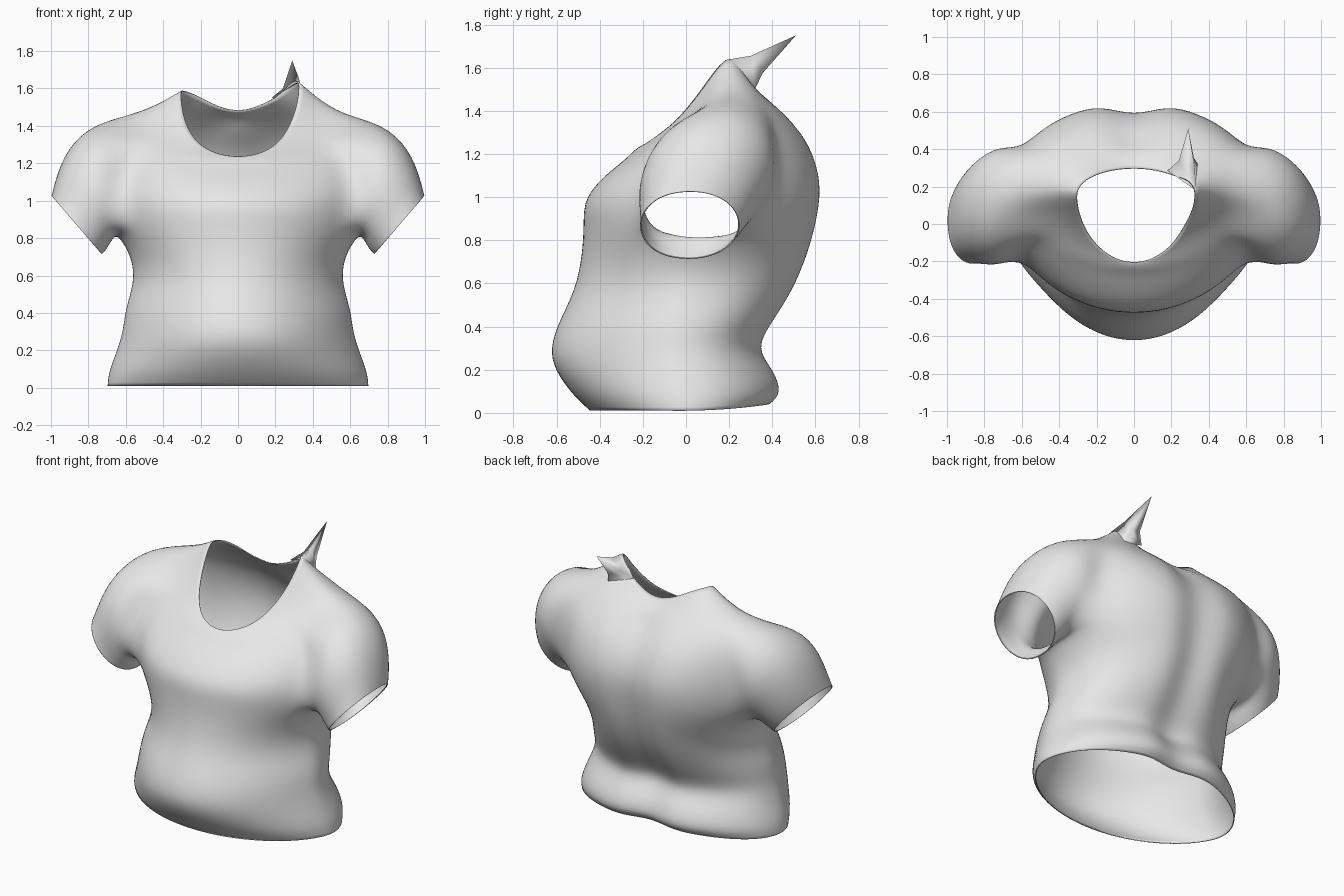
import bpy, bmesh
from math import sin, cos, pi, radians, copysign
from mathutils import Vector

cube = bpy.data.objects.get("Cube")
if cube:
    bpy.data.objects.remove(cube)

# One plain cloth material
cloth = bpy.data.materials.new("light grey cloth")
cloth.use_nodes = True
grey = (0.8, 0.8, 0.8, 1)
cloth.diffuse_color = grey
cloth.node_tree.nodes["Principled BSDF"].inputs["Base Color"].default_value = grey


def make_object(name, bm):
    bmesh.ops.recalc_face_normals(bm, faces=bm.faces)
    mesh = bpy.data.meshes.new(name)
    bm.to_mesh(mesh)
    bm.free()
    mesh.materials.append(cloth)
    obj = bpy.data.objects.new(name, mesh)
    bpy.context.collection.objects.link(obj)
    mesh.shade_smooth()
    return obj


def bridge(bm, lower, upper, skip=()):
    """Join two closed loops of vertices with quads."""
    n = len(lower)
    for j in range(n):
        if j not in skip:
            k = (j + 1) % n
            bm.faces.new((lower[j], lower[k], upper[k], upper[j]))


# Torso rings from hem to neck: side x, y, z, then front y, z, then back y, z
TORSO = [
    (.705, .00, .01, -.45, .01, .42, .045),
    (.70, .00, .08, -.53, .08, .48, .09),
    (.66, -.03, .18, -.62, .20, .44, .20),
    (.62, -.05, .30, -.64, .30, .35, .30),
    (.61, -.03, .42, -.60, .42, .43, .42),
    (.56, .00, .56, -.52, .57, .53, .57),
    (.57, .02, .69, -.485, .74, .60, .74),
    (.65, .02, .82, -.48, .88, .64, .90),
    (.69, .05, 1.0, -.48, 1.0, .66, 1.04),
    (.69, .08, 1.2, -.37, 1.11, .635, 1.16),
    (.65, .12, 1.37, -.29, 1.17, .575, 1.27),
    (.56, .15, 1.47, -.25, 1.21, .48, 1.37),
    (.42, .16, 1.525, -.225, 1.23, .38, 1.44),
    (.31, .15, 1.59, -.21, 1.235, .30, 1.48),
]
SIDES = 24
HALF = SIDES // 2
ARM_LOW, ARM_TOP, ARM_REACH = 7, 11, 2   # rings and half width of the armhole
TOP = len(TORSO) - 1
HEM_RINGS = 2

bm = bmesh.new()
rings = []
for i, (sx, sy, sz, fy, fz, by, bz) in enumerate(TORSO):
    # Pointed belly below, broad back at the shoulders, curved collar on top
    front_power = 1.2 if i < HEM_RINGS else 1.45 if i < ARM_LOW - 1 else 1.1
    back_power = .75 if ARM_LOW <= i <= ARM_TOP else 1 if i < HEM_RINGS else .9
    dip_power = 4 if i >= TOP - 1 else 2
    ring = []
    for j in range(SIDES):
        c, s = cos(2 * pi * j / SIDES), sin(2 * pi * j / SIDES)
        d = abs(s)
        if s > 0:
            y = sy + (by - sy) * d ** back_power
            z = sz + (bz - sz) * d ** dip_power
        else:
            # Round scoop at the front
            y = sy + (fy - sy) * d ** front_power
            z = sz + (fz - sz) * d * (1.35 - .35 * d)
        p = Vector((sx * c, y, z))
        # Spine groove down the back
        if j == SIDES // 4 and i < TOP - 1:
            p.y -= .08
        # Stretched left side of the collar
        if i >= TOP - 1 and (j < 3 or j == SIDES - 1):
            lift = .055 if 0 < j < 3 else .035
            p += Vector((.02, .01, lift)) * (1 if i == TOP else .6)
        ring.append(bm.verts.new(p))
    rings.append(ring)

arm_faces = {j % SIDES for j in range(-ARM_REACH, ARM_REACH)}
arm_faces |= {j + HALF for j in range(-ARM_REACH, ARM_REACH)}
for i in range(TOP):
    bridge(bm, rings[i], rings[i + 1],
           arm_faces if ARM_LOW <= i < ARM_TOP else ())

# Sleeve rings: top point, bottom point, half depth
SLEEVE = [
    ((.78, .15, 1.42), (.67, .05, .79), .32),
    ((.92, .10, 1.28), (.69, .03, .75), .285),
    ((.975, .06, 1.13), (.71, .02, .725), .255),
    ((.995, .03, 1.05), (.72, .015, .715), .24),
    ((1.0, .02, 1.03), (.725, .015, .71), .235),
]


def armhole(side):
    """Vertices round the armhole, from the lower front corner."""
    def at(i, j):
        return rings[i][(j if side > 0 else HALF - j) % SIDES]
    r = ARM_REACH
    path = [(ARM_LOW, j) for j in range(-r, r)]
    path += [(i, r) for i in range(ARM_LOW, ARM_TOP)]
    path += [(ARM_TOP, j) for j in range(r, -r, -1)]
    path += [(i, -r) for i in range(ARM_TOP, ARM_LOW, -1)]
    return [at(i, j) for i, j in path]


for side in (1, -1):
    loop = armhole(side)
    for top, bottom, depth in SLEEVE:
        top, bottom = Vector(top), Vector(bottom)
        centre, up = (top + bottom) / 2, (top - bottom) / 2
        ring = []
        for k in range(len(loop)):
            a = radians(225) + 2 * pi * k / len(loop)
            # Fuller towards the front than the back
            across = copysign(abs(cos(a)) ** (.95 if cos(a) > 0 else .85), cos(a))
            p = centre + up * sin(a) + Vector((0, depth * across, 0))
            p.x *= side
            ring.append(bm.verts.new(p))
        bridge(bm, loop, ring)
        loop = ring

shirt = make_object("shirt", bm)
smooth = shirt.modifiers.new("smooth", 'SUBSURF')
smooth.levels = smooth.render_levels = 2
thick = shirt.modifiers.new("cloth thickness", 'SOLIDIFY')
thick.thickness = .006
thick.offset = -1

# Pulled up point of cloth on the left of the collar
bm = bmesh.new()
loops = []
for points in (
    ((.33, .18, 1.635), (.18, .285, 1.55), (.34, .32, 1.50)),
    ((.325, .30, 1.655), (.24, .34, 1.60), (.32, .355, 1.575)),
):
    loops.append([bm.verts.new(p) for p in points])
bridge(bm, *loops)
tip = bm.verts.new((.29, .51, 1.75))
for j in range(3):
    bm.faces.new((loops[1][j], loops[1][(j + 1) % 3], tip))
make_object("collar_point", bm)
